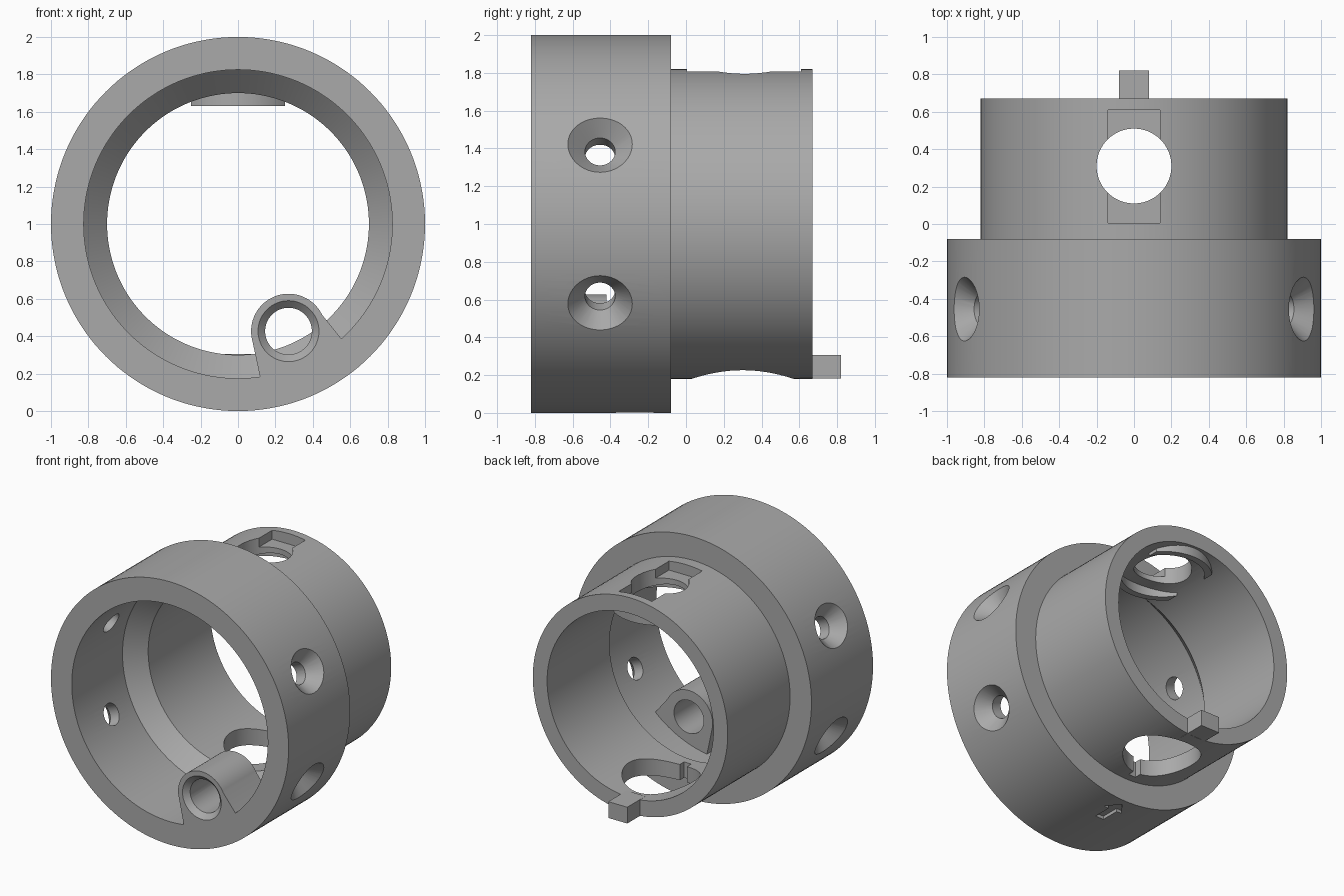
import bpy, bmesh
from math import cos, sin, radians, acos, degrees, pi
from mathutils import Matrix, Vector

cube = bpy.data.objects.get("Cube")
if cube:
    bpy.data.objects.remove(cube)

grey = bpy.data.materials.new("plain_grey")
grey.use_nodes = True
COLOR = (0.4, 0.4, 0.4, 1)
grey.diffuse_color = COLOR
grey.node_tree.nodes["Principled BSDF"].inputs["Base Color"].default_value = COLOR

CENTRE = Vector((0, 0, 1))
PORT_Y = 0.31


def add_object(name, bm):
    bmesh.ops.recalc_face_normals(bm, faces=bm.faces[:])
    mesh = bpy.data.meshes.new(name)
    bm.to_mesh(mesh)
    bm.free()
    mesh.materials.append(grey)
    obj = bpy.data.objects.new(name, mesh)
    bpy.context.collection.objects.link(obj)
    return obj


def lathe(name, profile, steps=144):
    """Closed (radius, y) profile turned around the y axis."""
    bm = bmesh.new()
    rings = []
    for i in range(steps):
        a = 2 * pi * i / steps
        rings.append([bm.verts.new((r * sin(a), y, 1 + r * cos(a))) for r, y in profile])
    n = len(profile)
    for i in range(steps):
        p, q = rings[i], rings[(i + 1) % steps]
        for j in range(n):
            k = (j + 1) % n
            bm.faces.new((p[j], p[k], q[k], q[j]))
    return add_object(name, bm)


def prism(name, points, start, end, along):
    """Outline in xz extruded along y, or in xy extruded along z."""
    bm = bmesh.new()
    place = (lambda u, v, d: (u, d, v)) if along == "y" else (lambda u, v, d: (u, v, d))
    low = [bm.verts.new(place(u, v, start)) for u, v in points]
    high = [bm.verts.new(place(u, v, end)) for u, v in points]
    bm.faces.new(low)
    bm.faces.new(high)
    for i in range(len(points)):
        j = (i + 1) % len(points)
        bm.faces.new((low[i], low[j], high[j], high[i]))
    return add_object(name, bm)


def cone(name, start, end, r1, r2, steps=64):
    start, end = Vector(start), Vector(end)
    axis = end - start
    turn = axis.to_track_quat("Z", "Y").to_matrix().to_4x4()
    bm = bmesh.new()
    bmesh.ops.create_cone(bm, cap_ends=True, segments=steps, radius1=r1, radius2=r2,
                          depth=axis.length,
                          matrix=Matrix.Translation((start + end) / 2) @ turn)
    return add_object(name, bm)


def rect(x, y0, y1):
    return [(-x, y0), (x, y0), (x, y1), (-x, y1)]


def arc(cx, cy, r, a0, a1, steps=32):
    angles = [radians(a0 + (a1 - a0) * i / steps) for i in range(steps + 1)]
    return [(cx + r * cos(a), cy + r * sin(a)) for a in angles]


def combine(target, tool, operation):
    mod = target.modifiers.new("cut", "BOOLEAN")
    mod.operation, mod.solver, mod.object = operation, "EXACT", tool
    bpy.context.view_layer.update()
    graph = bpy.context.evaluated_depsgraph_get()
    mesh = bpy.data.meshes.new_from_object(target.evaluated_get(graph))
    target.modifiers.clear()
    target.data = mesh
    bpy.data.objects.remove(tool)


# Stepped sleeve with a conical shoulder inside
body = lathe("stepped_sleeve", [(1, -0.82), (1, -0.08), (0.82, -0.08), (0.82, 0.67),
                                (0.7, 0.67), (0.7, -0.08), (0.825, -0.21), (0.825, -0.82)])

# Tube boss with flared web on the inner wall
bx, bz = 0.27, 0.427
outline = arc(bx, bz, 0.2, 26, 189) + [(0.117, 0.187), (0.125, 0.15), (0.37, 0.2),
                                       (0.58, 0.35), (0.55, 0.39)]
combine(body, prism("tube_boss", outline, -0.82, -0.42, "y"), "UNION")
combine(body, cone("tube_bore", (bx, -0.9, bz), (bx, -0.3, bz), 0.125, 0.125), "DIFFERENCE")
combine(body, cone("tube_chamfer", (bx, -0.83, bz), (bx, -0.78, bz), 0.173, 0.123), "DIFFERENCE")

# Locating key on the rear rim
combine(body, prism("rear_key", rect(0.08, 0.182, 0.306), 0.6, 0.82, "y"), "UNION")

# Two curved ribs around the top port, inside the bore
r_out, r_in, half = 0.34, 0.29, 0.25
a_out, a_in = degrees(acos(half / r_out)), degrees(acos(half / r_in))
for side in (0, 180):
    rib = (arc(0, PORT_Y, r_out, side + a_out, side + 180 - a_out)
           + arc(0, PORT_Y, r_in, side + 180 - a_in, side + a_in))
    combine(body, prism("port_rib", rib, 1.63, 1.72, "z"), "UNION")

# Top port with its rectangular recess
combine(body, prism("top_recess", rect(0.14, 0.005, 0.61), 1.74, 1.9, "z"), "DIFFERENCE")
combine(body, cone("top_port", (0, PORT_Y, 1.5), (0, PORT_Y, 1.95), 0.2, 0.2, 96), "DIFFERENCE")

# Larger bottom port with a small notch
combine(body, cone("bottom_port", (0, 0.3, 0.1), (0, 0.3, 0.5), 0.27, 0.27, 96), "DIFFERENCE")
combine(body, prism("bottom_notch", rect(0.03, -0.02, 0.1), 0.1, 0.4, "z"), "DIFFERENCE")

# Four countersunk screw holes
for base in (0, 180):
    for tilt in (-25, 25):
        a = radians(base + tilt)
        ray = Vector((cos(a), 0, sin(a)))
        mid = CENTRE + Vector((0, -0.455, 0))
        combine(body, cone("screw_hole", mid + ray * 0.78, mid + ray * 1.1, 0.08, 0.08, 48),
                "DIFFERENCE")
        combine(body, cone("countersink", mid + ray * 0.905, mid + ray * 1.025, 0.079, 0.195, 48),
                "DIFFERENCE")

# Engraved direction arrow underneath
arrow = [(-0.035, -0.37), (0.035, -0.37), (0.035, -0.23), (0.08, -0.23),
         (0, -0.13), (-0.08, -0.23), (-0.035, -0.23)]
combine(body, prism("arrow_mark", arrow, -0.1, 0.025, "z"), "DIFFERENCE")

# Smooth curved walls, crisp edges
for obj in bpy.context.selected_objects:
    obj.select_set(False)
body.select_set(True)
bpy.context.view_layer.objects.active = body
bpy.ops.object.shade_smooth_by_angle(angle=radians(25))
